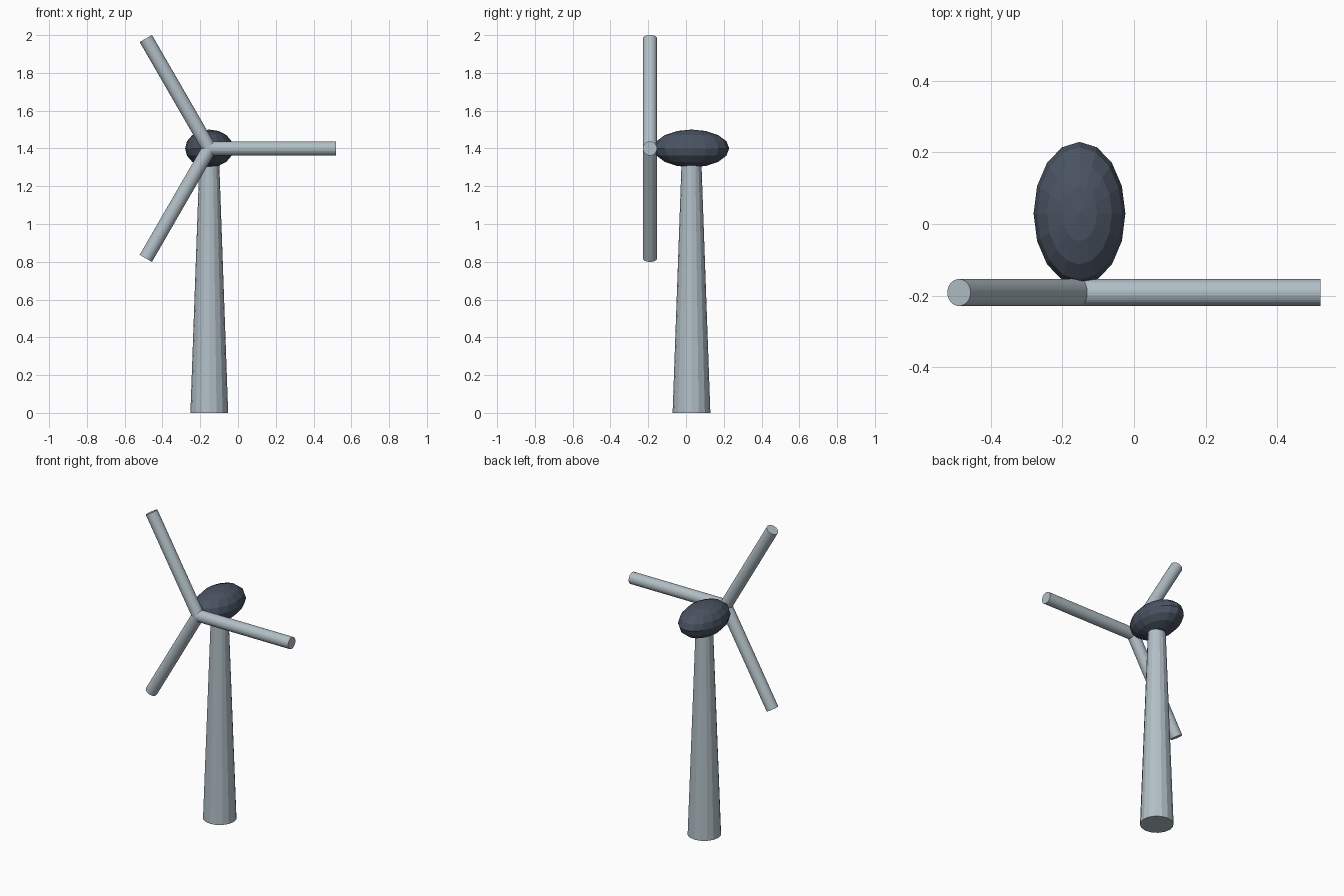
import bpy
import math
from mathutils import Vector

cube = bpy.data.objects.get("Cube")
if cube:
    bpy.data.objects.remove(cube, do_unlink=True)


def srgb(*values):
    return tuple((v / 255) ** 2.2 for v in values) + (1.0,)


def make_material(name, color):
    mat = bpy.data.materials.new(name)
    mat.use_nodes = True
    mat.diffuse_color = color
    mat.node_tree.nodes["Principled BSDF"].inputs["Base Color"].default_value = color
    return mat


pale = make_material("pale blue grey", srgb(176, 190, 197))
slate = make_material("dark slate", srgb(75, 84, 98))


def finish(name, mat):
    obj = bpy.context.object
    obj.name = name
    obj.data.materials.append(mat)
    return obj


AXIS_X, AXIS_Y, HUB_Z = -0.152, 0.029, 1.4

# Tapered tower running up into the nacelle
bpy.ops.mesh.primitive_cone_add(vertices=16, radius1=0.1, radius2=0.05, depth=HUB_Z,
                                location=(AXIS_X, AXIS_Y, HUB_Z / 2))
finish("tower", pale)

# Faceted egg-shaped nacelle
bpy.ops.mesh.primitive_uv_sphere_add(segments=16, ring_count=8, radius=1,
                                     location=(AXIS_X, AXIS_Y, HUB_Z))
nacelle = finish("nacelle", slate)
nacelle.scale = (0.128, 0.2, 0.1)

# Three round blades meeting in front of the nacelle
LENGTH, RADIUS = 0.672, 0.0375
hub = Vector((AXIS_X, -0.191, HUB_Z))
for i in range(3):
    angle = i * math.tau / 3
    direction = Vector((math.cos(angle), 0, math.sin(angle)))
    bpy.ops.mesh.primitive_cylinder_add(vertices=32, radius=RADIUS, depth=LENGTH,
                                        location=hub + direction * LENGTH / 2,
                                        rotation=(0, math.pi / 2 - angle, 0))
    finish(f"blade_{i + 1}", pale)
